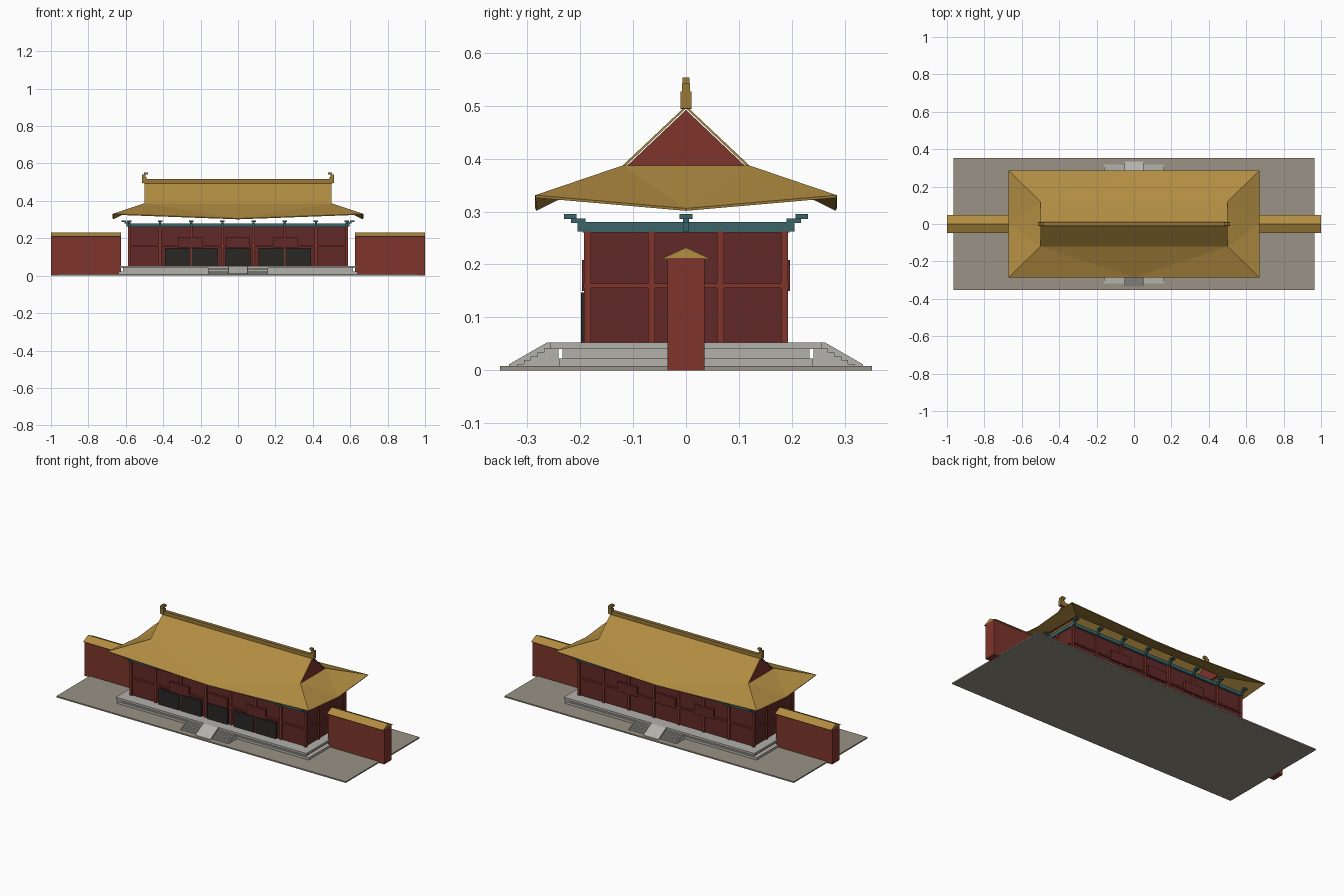
import bpy, bmesh

if "Cube" in bpy.data.objects:
    bpy.data.objects.remove(bpy.data.objects["Cube"])

def material(name, rgb):
    m = bpy.data.materials.new(name)
    m.diffuse_color = (*rgb, 1)
    m.use_nodes = True
    m.node_tree.nodes["Principled BSDF"].inputs["Base Color"].default_value = m.diffuse_color
    return m

GOLD = material("glazed_tile", (.45, .27, .055))
RIDGE = material("ridge_tile", (.32, .19, .04))
RED = material("red_paint", (.21, .035, .025))
WALL = material("dark_red", (.12, .022, .02))
TEAL = material("teal_paint", (.045, .13, .14))
DARK = material("dark_wood", (.022, .02, .017))
STONE = material("stone", (.45, .44, .41))
PAVING = material("paving", (.32, .29, .24))

def mesh_object(name, verts, faces, mat, orient=True):
    me = bpy.data.meshes.new(name)
    me.from_pydata(verts, [], faces)
    bm = bmesh.new()
    bm.from_mesh(me)
    bmesh.ops.remove_doubles(bm, verts=bm.verts, dist=1e-5)
    bmesh.ops.recalc_face_normals(bm, faces=bm.faces)
    if not orient:  # open sheet: make it face upwards
        bm.normal_update()
        if sum(f.normal.z for f in bm.faces) < 0:
            bmesh.ops.reverse_faces(bm, faces=bm.faces)
    bm.to_mesh(me)
    bm.free()
    ob = bpy.data.objects.new(name, me)
    bpy.context.collection.objects.link(ob)
    me.materials.append(mat)
    return ob

def box(name, x0, x1, y0, y1, z0, z1, mat):
    v = [(x, y, z) for x in (x0, x1) for y in (y0, y1) for z in (z0, z1)]
    f = [(0, 1, 3, 2), (4, 6, 7, 5), (0, 4, 5, 1), (2, 3, 7, 6), (0, 2, 6, 4), (1, 5, 7, 3)]
    return mesh_object(name, v, f, mat)

def prism(name, profile, x0, x1, mat):
    """Extrude a (y, z) profile along x."""
    n = len(profile)
    v = [(x, y, z) for x in (x0, x1) for y, z in profile]
    f = [tuple(range(n)), tuple(range(n, 2 * n))]
    f += [(i, (i + 1) % n, n + (i + 1) % n, n + i) for i in range(n)]
    return mesh_object(name, v, f, mat)

def sbox(name, hx, hy, z0, z1, mat):
    return box(name, -hx, hx, -hy, hy, z0, z1, mat)

# Paved ground slab and stepped platform
sbox("paving_slab", .965, .352, 0, .008, PAVING)
sbox("platform_base", .64, .24, .008, .022, STONE)
sbox("platform_waist", .615, .233, .022, .04, STONE)
sbox("platform_top", .635, .256, .04, .053, STONE)

# Front and back stairs with a central ramp
for s, side in ((-1, "front"), (1, "back")):
    prof = [(s * .241, .008)]
    for i in range(6):
        y = .256 + i * .0125
        top = .049 - i * .0075
        prof += [(s * (y - .0125 if i else .241), top), (s * y, top)]
    prof.append((s * prof[-1][0] * s, .008))
    prism(side + "_stairs", prof, -.16, .16, STONE)
    prism(side + "_ramp", [(s * .25, .008), (s * .25, .053), (s * .262, .053),
                           (s * .335, .011), (s * .335, .008)], -.05, .05, STONE)

# Hall body
sbox("hall_walls", .58, .184, .053, .262, WALL)
sbox("eave_beam", .588, .196, .26, .28, TEAL)
sbox("waist_rail", .588, .194, .156, .164, RED)

# Posts
COLS = [s * x for s in (-1, 1) for x in (.083, .25, .417, .582)]
for x in COLS:
    for y in (-.186, .186):
        box("post", x - .007, x + .007, y - .0065, y + .0065, .053, .262, RED)
for x in (-.582, .582):
    for y in (-.065, .065):
        box("end_post", x - .007, x + .007, y - .0065, y + .0065, .053, .262, RED)

# Doors on the front, panels over them on both long sides
for x in (-.323, -.177, 0, .177, .323):
    box("door", x - .068, x + .068, -.198, -.184, .053, .147, DARK)
for x in (-.255, 0, .255):
    for y in (-.19, .19):
        box("transom_panel", x - .065, x + .065, y - .007, y + .007, .15, .208, WALL)

# Roof brackets: stepped outward arms with a cross arm
def bracket(cx, cy, dx, dy):
    for r0, r1, half, z0, z1 in ((-.005, .010, .006, .262, .282),
                                 (-.005, .022, .006, .278, .287),
                                 (.012, .036, .012, .286, .295)):
        a = (cx + dx * r0, cx + dx * r1)
        b = (cy + dy * r0, cy + dy * r1)
        box("bracket", min(a) - half * abs(dy), max(a) + half * abs(dy),
            min(b) - half * abs(dx), max(b) + half * abs(dx), z0, z1, TEAL)

for x in COLS:
    for s in (-1, 1):
        bracket(x, s * .195, 0, s)
for s in (-1, 1):
    bracket(s * .586, 0, s, 0)

# Hip-and-gable roof with lifted corners
verts, faces = [], []
def face(*pts):
    faces.append(tuple(range(len(verts), len(verts) + len(pts))))
    verts.extend(pts)

RX, BY, BZ, EX, EY, EZ, MZ = .5, .12, .387, .67, .285, .331, .306
def slope(b0, b1, e0, m, e1):
    face(b0, e0, m)
    face(b0, m, b1)
    face(b1, m, e1)

for s in (-1, 1):
    bl, br = (-RX, s * BY, BZ), (RX, s * BY, BZ)
    face((-RX, 0, .5), (RX, 0, .5), br, bl)
    slope(bl, br, (-EX, s * EY, EZ), (0, s * EY, MZ), (EX, s * EY, EZ))
    slope((s * RX, -BY, BZ), (s * RX, BY, BZ), (s * EX, -EY, EZ), (s * EX, 0, MZ), (s * EX, EY, EZ))
roof = mesh_object("roof", verts, faces, GOLD, orient=False)
mod = roof.modifiers.new("thickness", 'SOLIDIFY')
mod.thickness = .005
mod.offset = -1

# Gables, ridge and ridge-end ornaments
sbox("ridge", .505, .01, .494, .517, RIDGE)
for s in (-1, 1):
    prism("gable", [(-.114, .384), (.114, .384), (0, .492)], s * .485, s * .497, RED)
    for a, b, hy, z0, z1 in ((.488, .514, .0105, .495, .527), (.494, .514, .008, .527, .542),
                             (.482, .502, .007, .54, .553)):
        x = sorted((s * a, s * b))
        box("ridge_ornament", *x, -hy, hy, z0, z1, RIDGE)

# Flanking courtyard walls with tiled caps
for s in (-1, 1):
    x = sorted((s * .625, s * 1.0))
    box("side_wall", *x, -.035, .035, 0, .212, RED)
    prism("wall_cap", [(-.048, .21), (.048, .21), (0, .232)], *x, GOLD)
